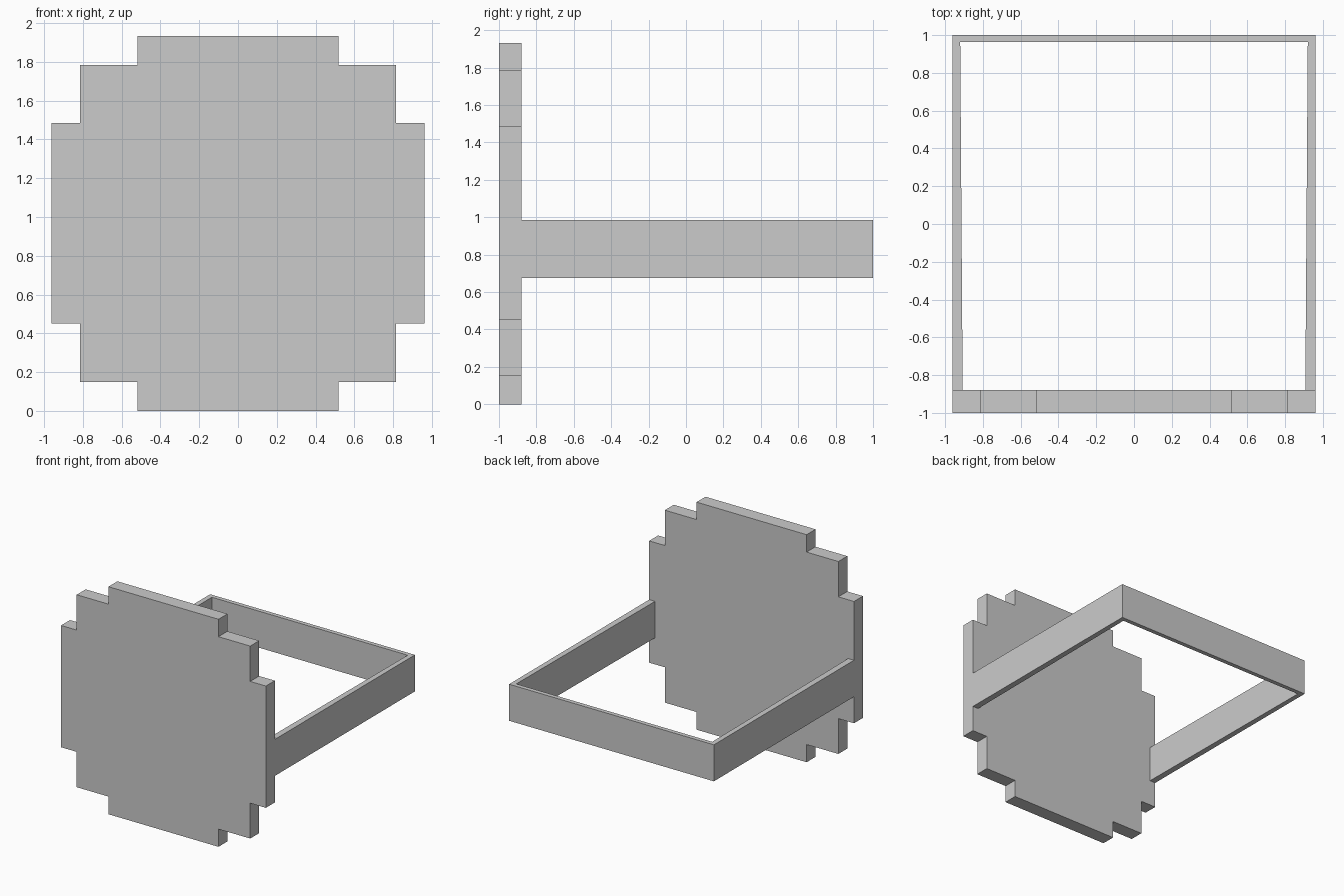
import bpy, bmesh
from mathutils import Vector

if "Cube" in bpy.data.objects:
    bpy.data.objects.remove(bpy.data.objects["Cube"])


def extrude_profile(name, points, offset):
    """Closed prism from a flat outline pushed along offset."""
    bm = bmesh.new()
    face = bm.faces.new([bm.verts.new(p) for p in points])
    ext = bmesh.ops.extrude_face_region(bm, geom=[face], use_keep_orig=True)
    moved = [g for g in ext["geom"] if isinstance(g, bmesh.types.BMVert)]
    bmesh.ops.translate(bm, verts=moved, vec=Vector(offset))
    bmesh.ops.recalc_face_normals(bm, faces=bm.faces)
    mesh = bpy.data.meshes.new(name)
    bm.to_mesh(mesh)
    bm.free()
    obj = bpy.data.objects.new(name, mesh)
    bpy.context.collection.objects.link(obj)
    return obj


def mirrored(half):
    """Complete an outline by mirroring its right half across x = 0."""
    return half + [(-x, v) for x, v in reversed(half)]


FRONT, PLATE_BACK, BACK = -1.0, -0.88, 1.0

# Stepped round face plate
plate_half = [(0.517, 0.0), (0.517, 0.15), (0.815, 0.15), (0.815, 0.45),
              (0.962, 0.45), (0.962, 1.484), (0.815, 1.484), (0.815, 1.784),
              (0.517, 1.784), (0.517, 1.932)]
extrude_profile("face_plate",
                [(x, FRONT, z) for x, z in mirrored(plate_half)],
                (0, PLATE_BACK - FRONT, 0))

# U-shaped strap behind the plate, arms slightly thicker at the plate
strap_half = [(0.92, 0.963), (0.907, PLATE_BACK),
              (0.962, PLATE_BACK), (0.962, BACK)]
extrude_profile("head_strap",
                [(x, y, 0.675) for x, y in mirrored(strap_half)],
                (0, 0, 0.31))
